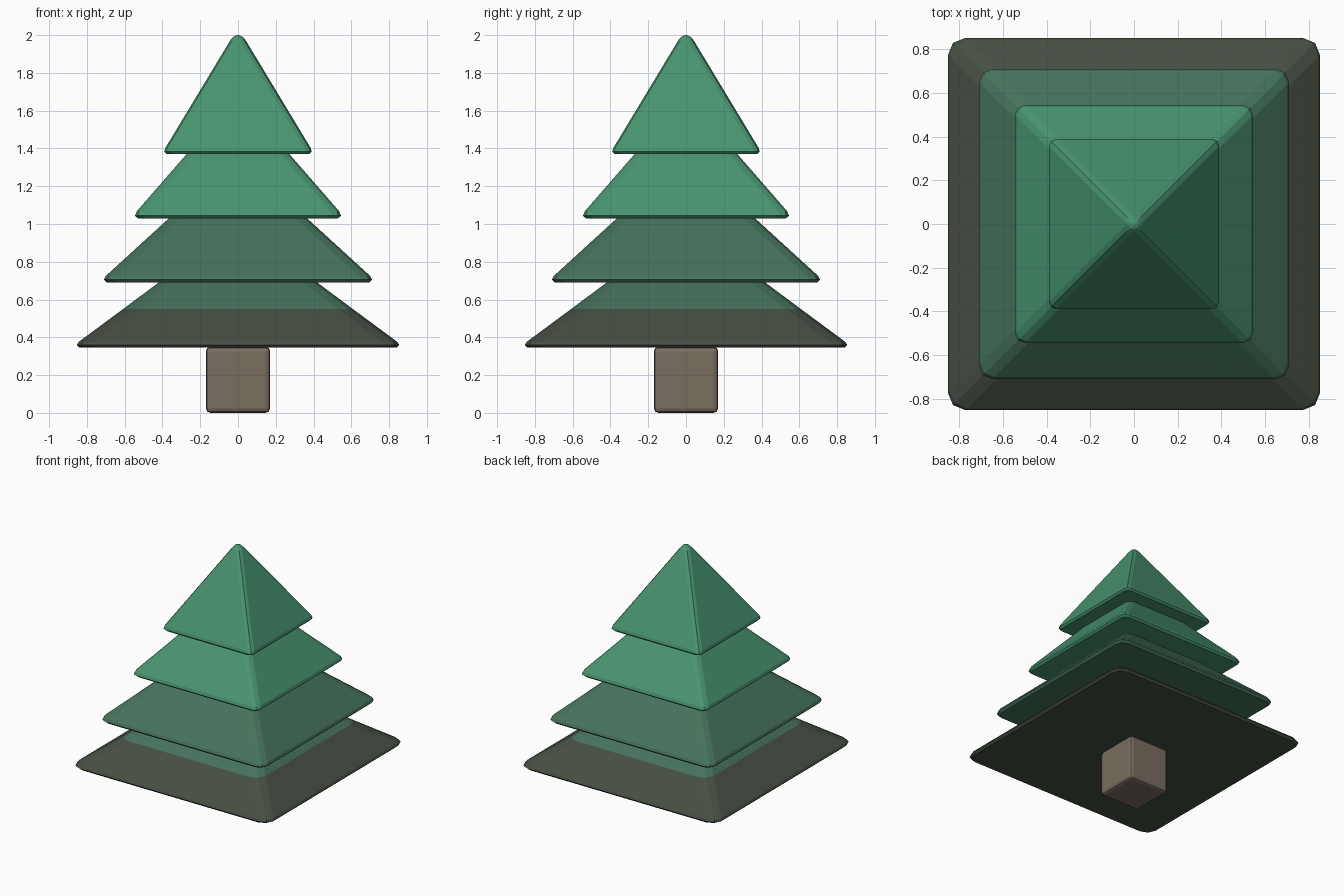
import bpy, bmesh

if "Cube" in bpy.data.objects:
    bpy.data.objects.remove(bpy.data.objects["Cube"])


def material(name, rgb):
    """Flat colour from 0-255 sRGB, stored as linear."""
    m = bpy.data.materials.new(name)
    lin = [((c / 255 + 0.055) / 1.055) ** 2.4 for c in rgb]
    m.diffuse_color = (*lin, 1)
    m.use_nodes = True
    m.node_tree.nodes["Principled BSDF"].inputs["Base Color"].default_value = m.diffuse_color
    return m


bright = material("bright green", (72, 148, 112))
mid = material("muted green", (69, 114, 91))
dark = material("dark olive", (70, 79, 67))
bark = material("bark brown", (122, 110, 96))


def finish(bm, name, mats):
    bmesh.ops.recalc_face_normals(bm, faces=bm.faces)
    me = bpy.data.meshes.new(name)
    bm.to_mesh(me)
    bm.free()
    for m in mats:
        me.materials.append(m)
    ob = bpy.data.objects.new(name, me)
    bpy.context.collection.objects.link(ob)
    return ob


def ring(bm, h, z, c):
    """Square of half-width h with rounded corners of radius c."""
    c = min(c, h * 0.8)
    a, b = h - c, h - c + 0.7071 * c
    pts = []
    x = [(h, a), (b, b), (a, h)]
    for _ in range(4):
        pts += x
        x = [(-py, px) for px, py in x]
    return [bm.verts.new((px, py, z)) for px, py in pts]


def tier(name, profile, corner, mats, split=None):
    """Stack of rounded squares; faces below the split height use the second colour."""
    bm = bmesh.new()
    rings = [ring(bm, h, z, corner) for h, z in profile]
    bm.faces.new(rings[0])
    bm.faces.new(rings[-1])
    for lo, hi in zip(rings, rings[1:]):
        n = len(lo)
        for i in range(n):
            j = (i + 1) % n
            bm.faces.new((lo[i], lo[j], hi[j], hi[i]))
    if split is not None:
        for f in bm.faces:
            f.material_index = int(f.calc_center_median().z < split)
    return finish(bm, name, mats)


# branch tiers, bottom to top (half-width, height)
tier("bottom_tier", [(0.838, 0.345), (0.853, 0.36), (0.845, 0.375),
                     (0.608, 0.55), (0.34, 0.75)], 0.08, [mid, dark], 0.55)
tier("lower_tier", [(0.695, 0.69), (0.71, 0.705), (0.701, 0.724),
                    (0.30, 1.09)], 0.06, [mid])
tier("upper_tier", [(0.53, 1.03), (0.545, 1.044), (0.537, 1.066),
                    (0.22, 1.43)], 0.045, [bright])
tier("top_tier", [(0.377, 1.37), (0.39, 1.384), (0.384, 1.404),
                  (0.04, 1.974), (0.022, 1.993), (0.006, 2.0)], 0.033, [bright])

# trunk block with rounded edges
bm = bmesh.new()
bmesh.ops.create_cube(bm, size=0.34)
for v in bm.verts:
    v.co.z = 0.35 if v.co.z > 0 else 0.0
bmesh.ops.bevel(bm, geom=bm.edges[:], offset=0.024, segments=2,
                profile=0.5, affect='EDGES')
finish(bm, "trunk", [bark])
